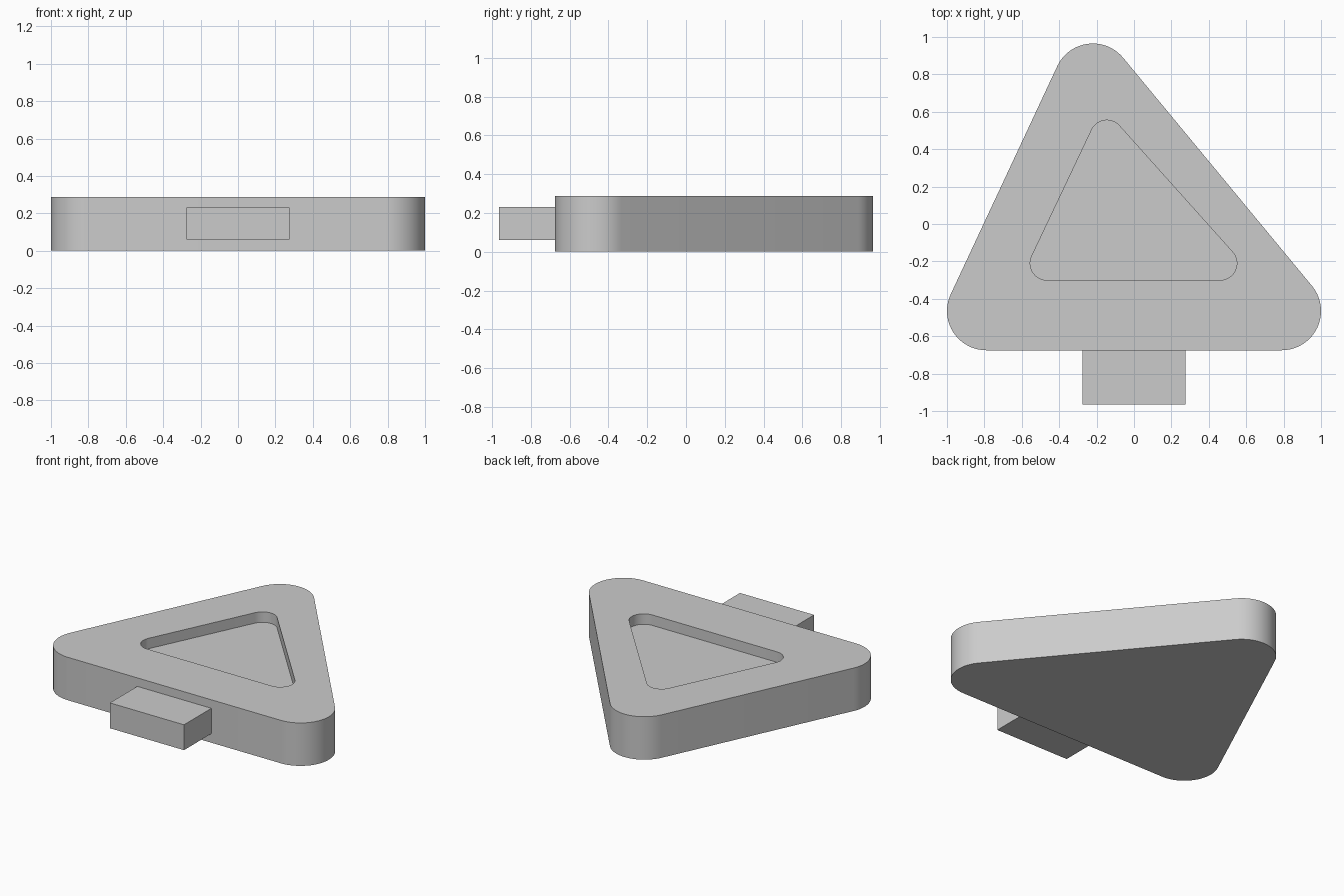
import bpy, bmesh, math
from mathutils import Vector

cube = bpy.data.objects.get("Cube")
if cube:
    bpy.data.objects.remove(cube, do_unlink=True)

grey = bpy.data.materials.new("plain grey")
grey.use_nodes = True
colour = (0.6, 0.6, 0.6, 1)
grey.diffuse_color = colour
grey.node_tree.nodes["Principled BSDF"].inputs["Base Color"].default_value = colour


def rounded_outline(centres, radius, steps=20):
    """Counter-clockwise outline around three corner circles."""
    points = []
    for i, centre in enumerate(centres):
        c = Vector(centre)
        before = c - Vector(centres[i - 1])
        after = Vector(centres[(i + 1) % len(centres)]) - c
        # outward normals of the two edges that meet at this corner
        start = math.atan2(-before.x, before.y)
        sweep = (math.atan2(-after.x, after.y) - start) % math.tau
        for k in range(steps + 1):
            a = start + sweep * k / steps
            points.append((c.x + radius * math.cos(a), c.y + radius * math.sin(a)))
    return points


def finish(bm, name):
    bmesh.ops.recalc_face_normals(bm, faces=bm.faces)
    mesh = bpy.data.meshes.new(name)
    bm.to_mesh(mesh)
    bm.free()
    mesh.materials.append(grey)
    obj = bpy.data.objects.new(name, mesh)
    bpy.context.collection.objects.link(obj)
    return obj


# Triangular body: outer wall, flat rim, recess wall and recess floor
outer = rounded_outline([(-0.79, -0.465), (0.79, -0.465), (-0.22, 0.755)], 0.21)
inner = rounded_outline([(-0.465, -0.21), (0.46, -0.21), (-0.145, 0.465)], 0.09)
height, depth = 0.288, 0.07
levels = [(outer, 0), (outer, height), (inner, height), (inner, height - depth)]
bm = bmesh.new()
rings = [[bm.verts.new((x, y, z)) for x, y in outline] for outline, z in levels]
for low, high in zip(rings, rings[1:]):
    for i in range(len(low)):
        j = (i + 1) % len(low)
        bm.faces.new((low[i], low[j], high[j], high[i]))
bm.faces.new(rings[0][::-1])
bm.faces.new(rings[-1])
body = finish(bm, "triangular_body")
bpy.ops.object.select_all(action="DESELECT")
body.select_set(True)
bpy.context.view_layer.objects.active = body
bpy.ops.object.shade_smooth_by_angle(angle=math.radians(35))

# Rectangular tab on the front edge
bm = bmesh.new()
bmesh.ops.create_cube(bm, size=1)
bmesh.ops.scale(bm, vec=(0.55, 0.3, 0.17), verts=bm.verts)
bmesh.ops.translate(bm, vec=(0, -0.815, 0.146), verts=bm.verts)
finish(bm, "front_tab")
